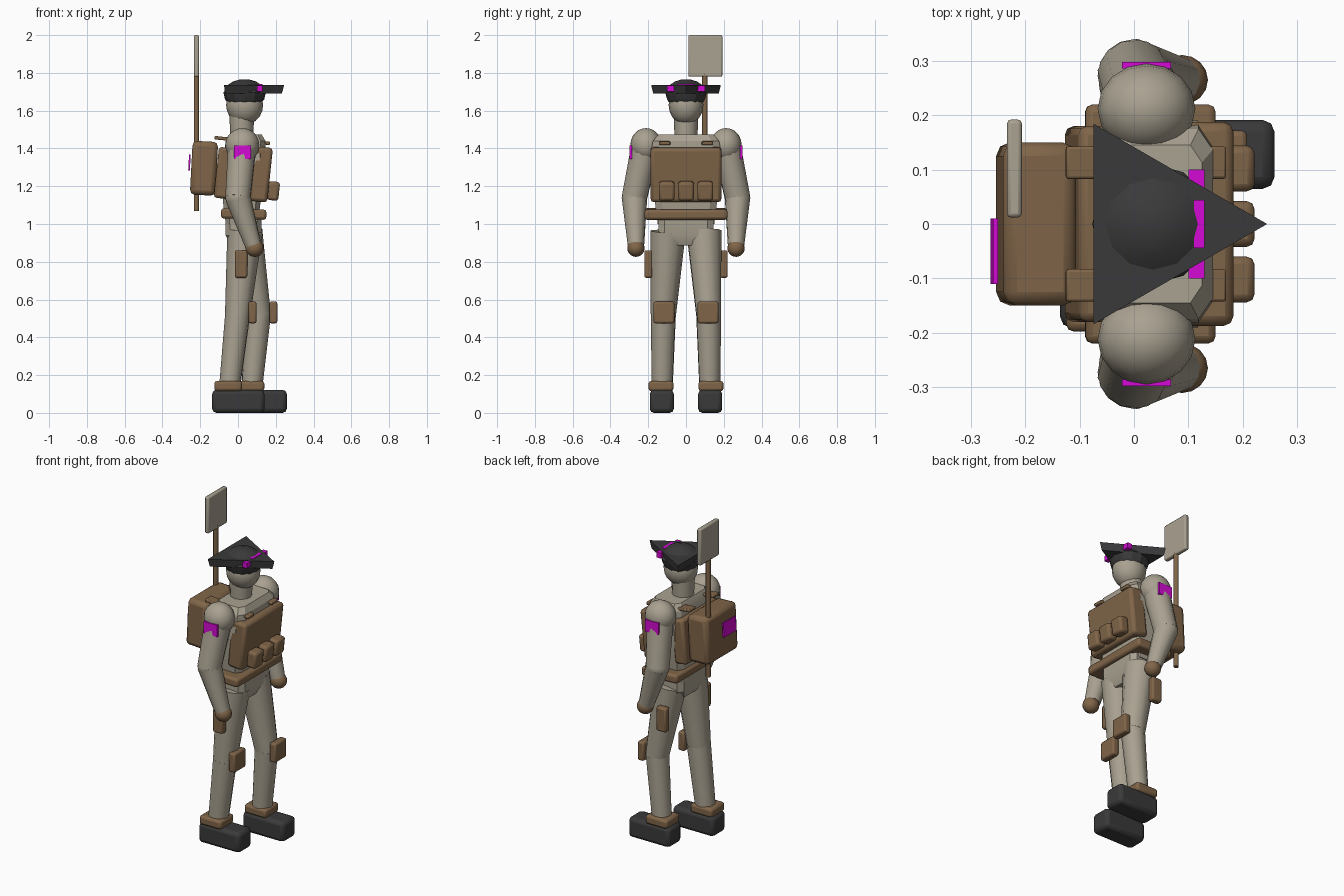
import bpy, bmesh, math
from mathutils import Vector

if "Cube" in bpy.data.objects:
    bpy.data.objects.remove(bpy.data.objects["Cube"], do_unlink=True)


def material(name, color):
    m = bpy.data.materials.new(name)
    m.use_nodes = True
    m.diffuse_color = (*color, 1)
    m.node_tree.nodes["Principled BSDF"].inputs["Base Color"].default_value = (*color, 1)
    return m


CLOTH = material("beige cloth", (0.40, 0.36, 0.285))
LEATHER = material("brown leather", (0.215, 0.13, 0.066))
DARK = material("charcoal", (0.042, 0.042, 0.044))
ACCENT = material("magenta", (0.66, 0.003, 0.66))
LEAN = math.radians(6)


def finish(ob, name, mat, angle=35):
    ob.name = ob.data.name = name
    ob.data.materials.append(mat)
    bpy.ops.object.select_all(action='DESELECT')
    ob.select_set(True)
    bpy.context.view_layer.objects.active = ob
    bpy.ops.object.shade_smooth_by_angle(angle=math.radians(angle))
    return ob


def box(name, mat, center, size, bevel=0.0, lean=0.0, roll=0.0):
    bpy.ops.mesh.primitive_cube_add(size=1, location=center)
    ob = bpy.context.object
    for v in ob.data.vertices:
        v.co = v.co * Vector(size)
    ob.rotation_euler = (roll, lean, 0)
    if bevel:
        mod = ob.modifiers.new("rounded edges", 'BEVEL')
        mod.width, mod.segments = bevel, 2
    return finish(ob, name, mat, 25)


def ball(name, mat, center, radii):
    bpy.ops.mesh.primitive_uv_sphere_add(segments=16, ring_count=10, radius=1, location=center)
    ob = bpy.context.object
    for v in ob.data.vertices:
        v.co = v.co * Vector(radii)
    return finish(ob, name, mat, 50)


def limb(name, mat, start, end, r1, r2, sides=12):
    a, b = Vector(start), Vector(end)
    bpy.ops.mesh.primitive_cone_add(vertices=sides, radius1=r1, radius2=r2,
                                    depth=(b - a).length, location=(a + b) / 2)
    ob = bpy.context.object
    ob.rotation_euler = (b - a).to_track_quat('Z', 'Y').to_euler()
    return finish(ob, name, mat, 40)


def loft(name, mat, rings, outline, angle=25):
    """Stack scaled copies of an outline; a ring is (z, x centre, x scale, y scale)."""
    bm = bmesh.new()
    loops = [[bm.verts.new((xc + sx * x, sy * y, z)) for x, y in outline]
             for z, xc, sx, sy in rings]
    n = len(outline)
    for lo, hi in zip(loops, loops[1:]):
        for i in range(n):
            bm.faces.new((lo[i], lo[(i + 1) % n], hi[(i + 1) % n], hi[i]))
    bm.faces.new(loops[0][::-1])
    bm.faces.new(loops[-1])
    me = bpy.data.meshes.new(name)
    bm.to_mesh(me)
    bm.free()
    ob = bpy.data.objects.new(name, me)
    bpy.context.collection.objects.link(ob)
    return finish(ob, name, mat, angle)


def ngon(sides):
    return [(math.cos(2 * math.pi * i / sides), math.sin(2 * math.pi * i / sides))
            for i in range(sides)]


CHAMFERED = [(1, -.78), (1, .78), (.75, 1), (-.75, 1), (-1, .78), (-1, -.78), (-.75, -1), (.75, -1)]

# Trunk
loft("torso", CLOTH, [(1.0, .02, .085, .15), (1.12, .02, .1, .165), (1.36, .035, .11, .19),
                      (1.44, .04, .105, .175), (1.475, .04, .085, .145)], CHAMFERED)
loft("pelvis", CLOTH, [(.885, .03, .07, .095), (.94, .03, .095, .145), (1.04, .03, .095, .145)], CHAMFERED)
box("belt", LEATHER, (.03, 0, 1.053), (.24, .44, .054), .014, LEAN / 3)
limb("neck", CLOTH, (.02, 0, 1.45), (.02, 0, 1.58), .06, .066)
ball("head", CLOTH, (.035, 0, 1.63), (.098, .092, .105))

# Chest rig, straps and pack
box("chest_rig", LEATHER, (.12, 0, 1.263), (.1, .375, .29), .018, LEAN)
box("back_plate", LEATHER, (-.075, 0, 1.27), (.08, .36, .27), .016, LEAN)
for y in (-.102, 0, .102):
    box("chest_pouch", LEATHER, (.188, y, 1.175), (.06, .084, .1), .014, LEAN)
box("backpack", LEATHER, (-.18, 0, 1.295), (.135, .3, .285), .025, LEAN / 2)
box("pack_patch", ACCENT, (-.257, -.05, 1.325), (.009, .12, .085), 0, LEAN / 2)
limb("sign_pole", LEATHER, (-.22, .1, 1.07), (-.22, .1, 1.8), .014, .014)
box("sign_board", CLOTH, (-.22, .102, 1.89), (.027, .18, .22), .007)

# Hat
loft("hat_crown", DARK, [(1.645, .035, .092, .092), (1.66, .035, .104, .1), (1.695, .035, .112, .11),
                         (1.735, .035, .09, .087), (1.755, .035, .06, .058),
                         (1.766, .035, .02, .02)], ngon(12))
loft("hat_brim", DARK, [(1.69, .032, .2, .2), (1.737, .032, .213, .213)], ngon(3))
box("hat_bar", ACCENT, (.115, 0, 1.718), (.03, .2, .032))
box("hat_trim", ACCENT, (.12, 0, 1.737), (.02, .088, .006))

# Paired parts; the left leg strides ahead
for side, s, knee_x, ankle_x in (("left", 1, .108, .073), ("right", -1, -.002, -.045)):
    hip, knee, ankle = (.037, s * .095, .96), (knee_x, s * .12, .52), (ankle_x, s * .126, .13)
    limb(side + "_thigh", CLOTH, hip, knee, .094, .067)
    ball(side + "_knee", CLOTH, knee, (.066, .066, .066))
    limb(side + "_shin", CLOTH, knee, ankle, .067, .056)
    box(side + "_knee_pad", LEATHER, (knee_x + .079, s * .117, .532), (.042, .11, .115), .01)
    box(side + "_ankle_cuff", LEATHER, (ankle_x - .007, s * .132, .142), (.146, .132, .054), .014)
    box(side + "_boot", DARK, (ankle_x + .047, s * .128, .061), (.277, .127, .122), .022)
    box(side + "_thigh_pouch", LEATHER, (.016, s * .2, .788), (.066, .042, .146), .01)

    shoulder, elbow, wrist = (.022, s * .215, 1.41), (0, s * .273, 1.14), (.08, s * .265, .89)
    ball(side + "_shoulder", CLOTH, (.023, s * .212, 1.418), (.09, .083, .09))
    limb(side + "_upper_arm", CLOTH, shoulder, elbow, .076, .068)
    ball(side + "_elbow", CLOTH, elbow, (.067, .067, .067))
    limb(side + "_forearm", CLOTH, elbow, wrist, .068, .044)
    ball(side + "_hand", LEATHER, (.088, s * .265, .872), (.048, .046, .046))
    box(side + "_armband", ACCENT, (.023, s * .292, 1.38), (.09, .012, .072))
    box(side + "_strap", LEATHER, (.022, s * .113, 1.442), (.296, .06, .018), .005, LEAN)
